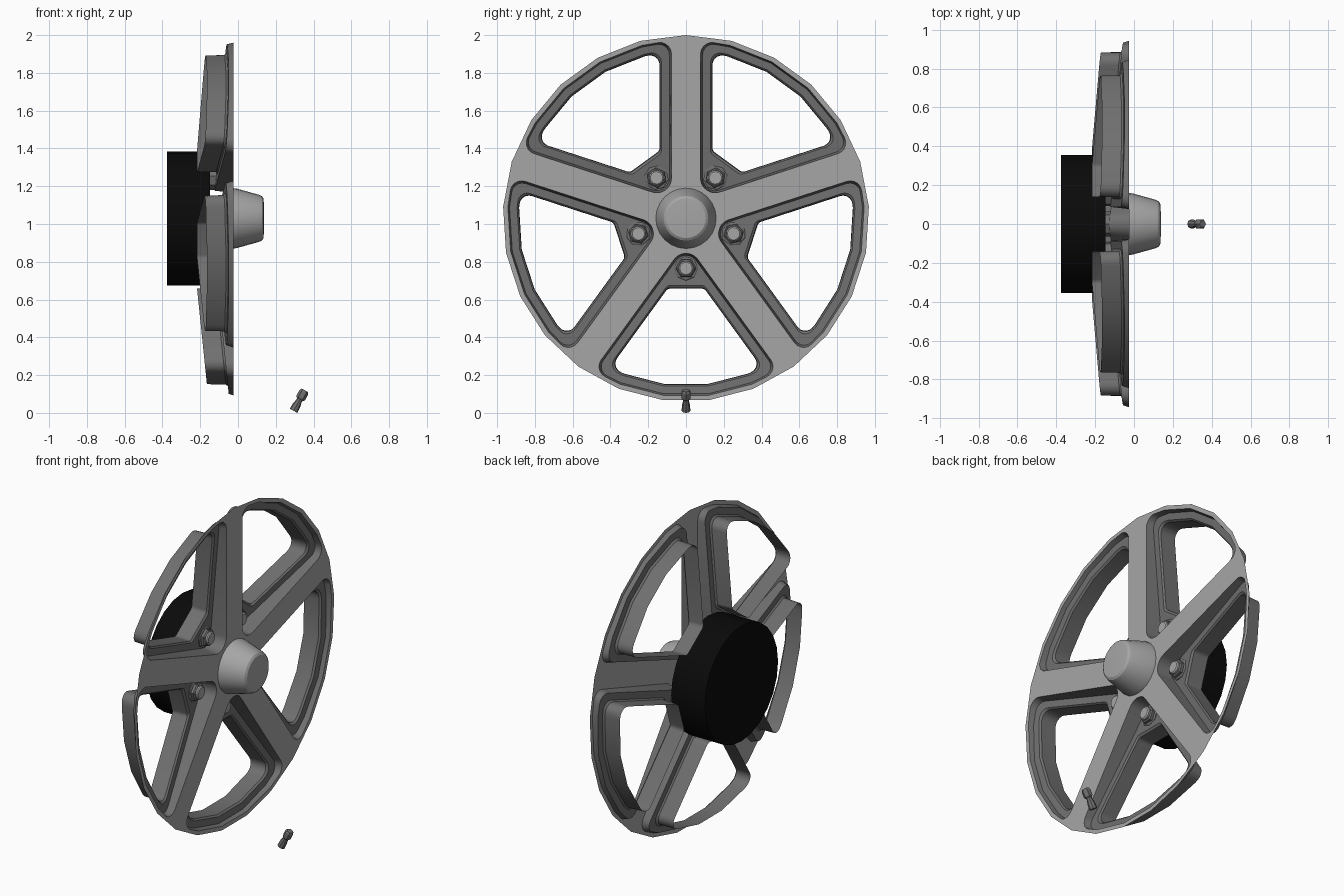
import bpy, bmesh, math
from mathutils import Vector, Matrix

if "Cube" in bpy.data.objects:
    bpy.data.objects.remove(bpy.data.objects["Cube"])

CENTRE_Z = 1.03
RIM = 0.97
FACE_X = -0.025
HALF = math.radians(36)          # half the angle between spokes
STEP = math.tau / 25             # rim facet angle


def material(name, value):
    m = bpy.data.materials.new(name)
    m.use_nodes = True
    colour = (value, value, value, 1)
    m.diffuse_color = colour
    m.node_tree.nodes["Principled BSDF"].inputs["Base Color"].default_value = colour
    return m


LIGHT = material("light_grey", 0.38)
DARK = material("dark_grey", 0.16)
BLACK = material("black", 0.003)


def make_object(name, bm, mat, smooth=True):
    mesh = bpy.data.meshes.new(name)
    bm.to_mesh(mesh)
    bm.free()
    mesh.materials.append(mat)
    ob = bpy.data.objects.new(name, mesh)
    bpy.context.collection.objects.link(ob)
    if smooth:
        bpy.ops.object.select_all(action="DESELECT")
        ob.select_set(True)
        bpy.context.view_layer.objects.active = ob
        bpy.ops.object.shade_smooth_by_angle(angle=math.radians(30))
    return ob


def lathe(name, profile, sides, mat, place, smooth=True):
    """Closed turned solid; profile holds (radius, height) from base to tip."""
    bm = bmesh.new()
    rings = []
    for r, h in profile:
        rings.append([bm.verts.new((r * math.cos(math.tau * i / sides),
                                    r * math.sin(math.tau * i / sides), h))
                      for i in range(sides)])
    for a, b in zip(rings, rings[1:]):
        for i in range(sides):
            j = (i + 1) % sides
            bm.faces.new((a[i], a[j], b[j], b[i]))
    bm.faces.new(rings[0][::-1])
    bm.faces.new(rings[-1])
    bm.transform(place)
    return make_object(name, bm, mat, smooth)


def fillet(prev, corner, nxt, radius, steps=5):
    """Points rounding one corner of a polygon."""
    a, b = prev - corner, nxt - corner
    cut = radius / math.tan(a.angle(b) / 2)
    p = corner + a.normalized() * min(cut, a.length * 0.95)
    q = corner + b.normalized() * min(cut, b.length * 0.95)
    # rational quadratic arc, weighted so that equal cuts give a true circle
    w = math.sin(a.angle(b) / 2)
    points = []
    for i in range(steps + 1):
        t = i / steps
        k0, k1, k2 = (1 - t) ** 2, 2 * t * (1 - t) * w, t * t
        points.append((p * k0 + corner * k1 + q * k2) / (k0 + k1 + k2))
    return points


def window_loop(gap, r_in, r_out, round_in, round_out):
    """Rounded window outline as (tangent, radial) points, gap off the spoke axis."""
    t = (r_in * math.sin(HALF) - gap) / math.cos(HALF)
    inner = Vector((t, r_in))

    def polar(angle):
        return Vector((r_out * math.sin(angle), r_out * math.cos(angle)))
    outer = polar(HALF - math.asin(gap / r_out))
    arc = [polar(STEP * 1.5), polar(STEP * 0.5)]
    half = fillet(Vector((0, r_in)), inner, outer, round_in)
    half += fillet(inner, outer, arc[0], round_out) + arc
    return half + [Vector((-p.x, p.y)) for p in reversed(half)]


def to_wheel(p, x, angle):
    c, s = math.cos(angle), math.sin(angle)
    return Vector((x, p.y * c - p.x * s, CENTRE_Z + p.y * s + p.x * c))


def floor_x(r):
    return -0.048 - 0.105 * (0.94 - r)


def back_x(r):
    return -0.164 - 0.103 * (0.885 - r)


# Each outline: points and the depth rule that goes with it
lip = window_loop(0.077, 0.186, 0.945, 0.078, 0.06)
sections = [
    (lip, lambda r: FACE_X),
    (window_loop(0.088, 0.197, 0.936, 0.064, 0.055), floor_x),
    (window_loop(0.130, 0.355, 0.896, 0.03, 0.05), floor_x),
    (window_loop(0.138, 0.368, 0.887, 0.03, 0.05), lambda r: floor_x(r) - 0.01),
    (window_loop(0.140, 0.372, 0.885, 0.03, 0.05), back_x),
]
window_angles = [-math.pi / 2 + k * 2 * HALF for k in range(5)]


# Spoked face: faceted disc with five window openings
bm = bmesh.new()


def add_loop(points):
    verts = [bm.verts.new(p) for p in points]
    return [bm.edges.new((verts[i - 1], verts[i])) for i in range(len(verts))]


edges = add_loop([Vector((FACE_X, RIM * math.cos(math.pi / 2 + k * STEP),
                          CENTRE_Z + RIM * math.sin(math.pi / 2 + k * STEP)))
                  for k in range(25)])
for angle in window_angles:
    edges += add_loop([to_wheel(p, FACE_X, angle) for p in lip])
bmesh.ops.triangle_fill(bm, edges=edges, use_beauty=True, normal=(1, 0, 0))
for f in bm.faces:
    f.normal_update()
    if f.normal.x < 0:
        f.normal_flip()
make_object("spoke_face", bm, LIGHT, smooth=False)

# Window surrounds: sloping recess and deep wall around every opening
for n, angle in enumerate(window_angles):
    bm = bmesh.new()
    rings = [[bm.verts.new(to_wheel(p, depth(p.y), angle)) for p in points]
             for points, depth in sections]
    for a, b in zip(rings, rings[1:]):
        for i in range(len(a)):
            bm.faces.new((a[i], a[i - 1], b[i - 1], b[i]))
    make_object(f"window_surround_{n + 1}", bm, DARK)

# Turned parts along the axle
along_x = Matrix.Rotation(math.pi / 2, 4, "Y")
axle = Matrix.Translation((0, 0, CENTRE_Z)) @ along_x
lathe("hub_drum", [(0.355, -0.376), (0.355, -0.148)], 24, BLACK, axle)
lathe("centre_cap", [(0.16, FACE_X), (0.157, -0.005), (0.125, 0.11),
                     (0.118, 0.126), (0.105, 0.135), (0.06, 0.138)], 24, LIGHT, axle)

# Wheel nuts, one at the hub end of each window
for n, angle in enumerate(window_angles):
    spot = to_wheel(Vector((0, 0.265)), 0, angle)
    place = Matrix.Translation(spot) @ Matrix.Rotation(angle, 4, "X") @ along_x
    lathe(f"nut_seat_{n + 1}", [(0.065, -0.15), (0.065, -0.112), (0.058, -0.108)],
          8, DARK, place, False)
    lathe(f"nut_{n + 1}", [(0.054, -0.11), (0.054, -0.092), (0.046, -0.085)],
          6, DARK, place, False)
    lathe(f"nut_cap_{n + 1}", [(0.04, -0.086), (0.04, -0.076), (0.033, -0.07)],
          12, LIGHT, place)

# Loose tyre valve, tilted outward
tilt = Matrix.Translation((0.294, 0, 0.011)) @ Matrix.Rotation(math.radians(29), 4, "Y")
lathe("valve_stem", [(0.023, 0), (0.022, 0.03), (0.016, 0.06), (0.016, 0.08)],
      8, DARK, tilt)
lathe("valve_cap", [(0.02, 0.07), (0.026, 0.078), (0.026, 0.112), (0.019, 0.124)],
      6, DARK, tilt, False)
